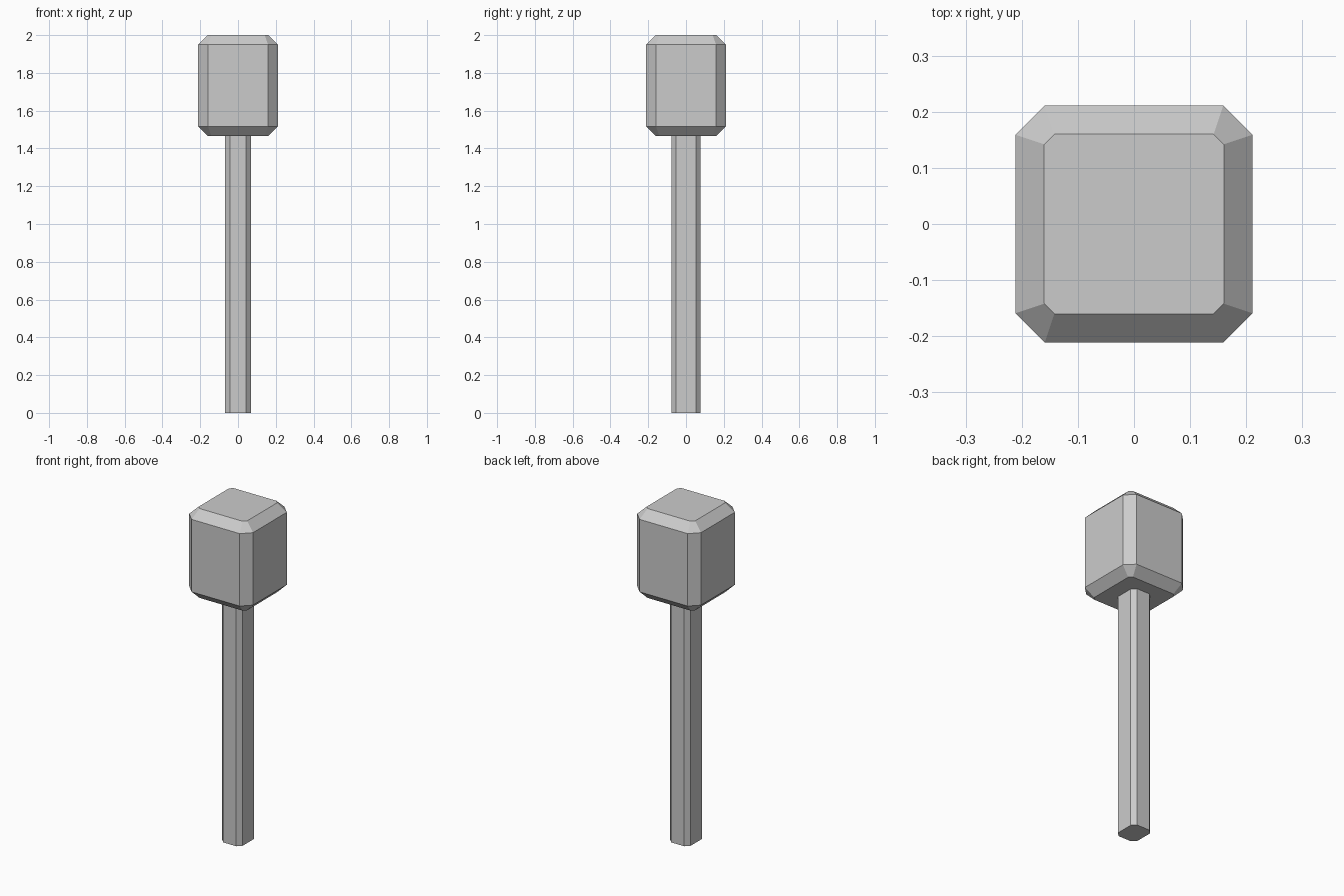
import bpy
import bmesh

cube = bpy.data.objects.get("Cube")
if cube:
    bpy.data.objects.remove(cube, do_unlink=True)

grey = bpy.data.materials.new("plain_grey")
grey.use_nodes = True
colour = (0.6, 0.6, 0.6, 1)
grey.diffuse_color = colour
grey.node_tree.nodes["Principled BSDF"].inputs["Base Color"].default_value = colour


def octagon(bm, hx, hy, cut, z):
    """Ring of a rectangle with its corners cut off, counter-clockwise."""
    a, b = hx - cut, hy - cut
    points = [(hx, -b), (hx, b), (a, hy), (-a, hy),
              (-hx, b), (-hx, -b), (-a, -hy), (a, -hy)]
    return [bm.verts.new((x, y, z)) for x, y in points]


def loft(name, sections):
    """Closed solid through a stack of cut-corner rectangles."""
    bm = bmesh.new()
    rings = [octagon(bm, *s) for s in sections]
    for low, high in zip(rings, rings[1:]):
        for i in range(8):
            j = (i + 1) % 8
            bm.faces.new((low[i], low[j], high[j], high[i]))
    bm.faces.new(rings[0][::-1])
    bm.faces.new(rings[-1])
    mesh = bpy.data.meshes.new(name)
    bm.to_mesh(mesh)
    bm.free()
    mesh.materials.append(grey)
    obj = bpy.data.objects.new(name, mesh)
    bpy.context.collection.objects.link(obj)
    return obj


# Straight handle with chamfered long edges
loft("handle", [(0.068, 0.078, 0.025, 0), (0.068, 0.078, 0.025, 1.466)])

# Block head with all edges chamfered
loft("head", [(0.16, 0.16, 0.018, 1.466), (0.211, 0.211, 0.052, 1.517),
              (0.211, 0.211, 0.052, 1.95), (0.16, 0.16, 0.018, 2)])
